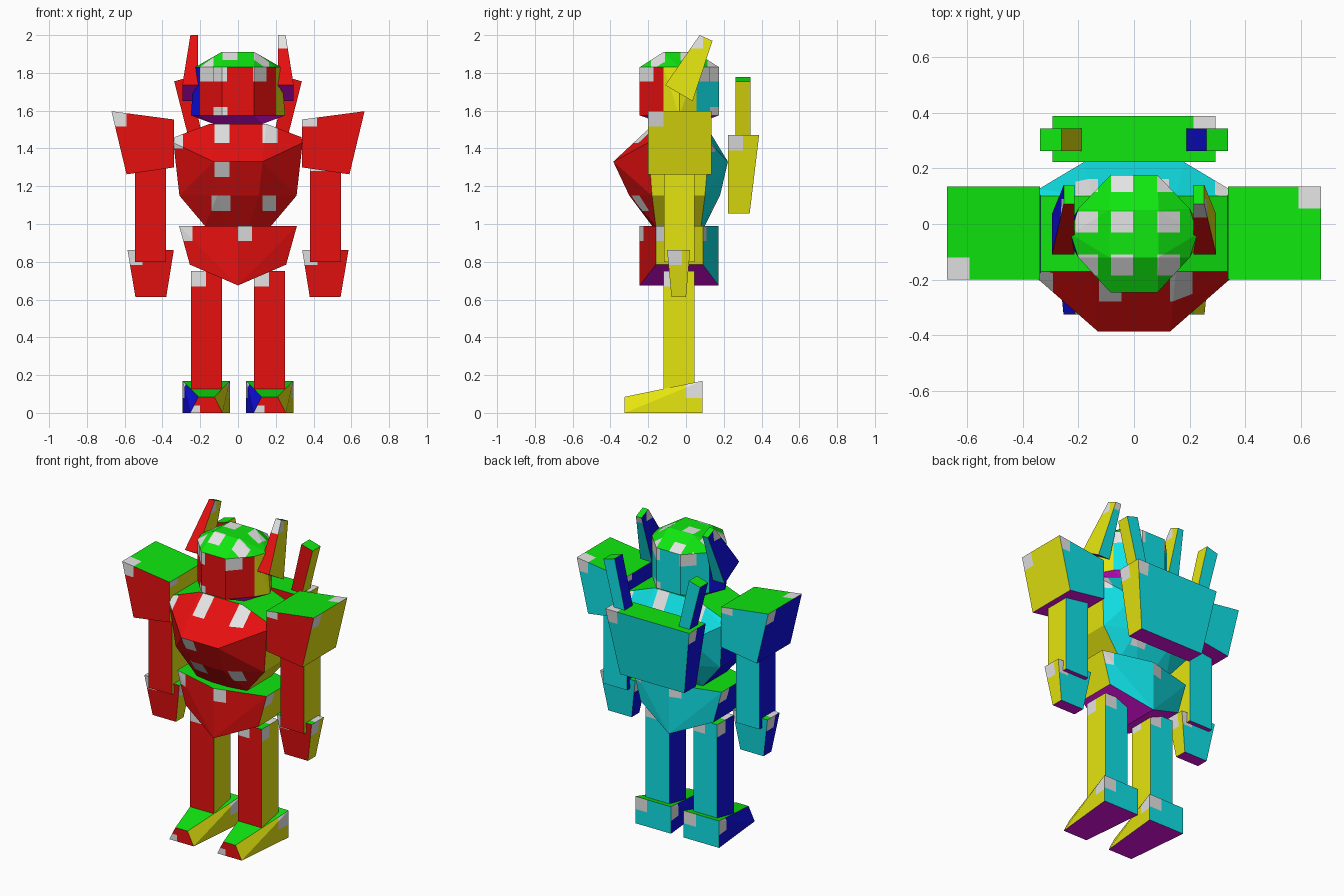
import bpy, bmesh
from mathutils import Vector

if "Cube" in bpy.data.objects:
    bpy.data.objects.remove(bpy.data.objects["Cube"])

# one colour per facing direction, plus pale patches
COLOURS = [("red_front", (.82, .005, .005)), ("cyan_back", (.005, .78, .82)),
           ("yellow_right", (.78, .78, .005)), ("blue_left", (.005, .005, .80)),
           ("green_top", (.005, .80, .005)), ("purple_bottom", (.80, .005, .80)),
           ("pale_grey_patch", (.78, .78, .78))]
MATS = []
for n, c in COLOURS:
    m = bpy.data.materials.new(n)
    m.diffuse_color = (*c, 1)
    m.use_nodes = True
    m.node_tree.nodes["Principled BSDF"].inputs["Base Color"].default_value = m.diffuse_color
    MATS.append(m)
FRONT, BACK, RIGHT, LEFT, TOP, BOTTOM, PATCH = range(7)
# the two axes spanning each facing direction
SPAN = {FRONT: (0, 2), BACK: (0, 2), RIGHT: (1, 2), LEFT: (1, 2), TOP: (0, 1), BOTTOM: (0, 1)}


def facing(n):
    x, y, z = n.x, n.y * 1.2, n.z
    if abs(y) >= max(abs(x), abs(z)):
        return FRONT if y < 0 else BACK
    if abs(x) >= abs(z):
        return RIGHT if x > 0 else LEFT
    return TOP if z > 0 else BOTTOM


def corner_patches(pts, s=.08):
    """One square patch in a corner of every side of a block."""
    x0, y0, z0 = (min(p[i] for p in pts) for i in range(3))
    x1, y1, z1 = (max(p[i] for p in pts) for i in range(3))
    left = x0 + x1 < 0
    top = (x0, x0 + s, y0, y0 + s) if left else (x1 - s, x1, y1 - s, y1)
    return [(FRONT, x0, x0 + s, z1 - s, z1), (BACK, x1 - s, x1, z1 - s, z1),
            (RIGHT, y0, y0 + s, z1 - s, z1), (LEFT, y1 - s, y1, z1 - s, z1),
            (TOP, *top)]


def hull(name, pts, patches=None):
    """Faceted solid around the points, coloured by direction, with cut patches."""
    if patches is None:
        patches = corner_patches(pts)
    bm = bmesh.new()
    for p in pts:
        bm.verts.new(p)
    res = bmesh.ops.convex_hull(bm, input=bm.verts)
    loose = [v for v in bm.verts if not v.link_faces]
    bmesh.ops.delete(bm, geom=loose, context='VERTS')
    bmesh.ops.dissolve_limit(bm, angle_limit=.03, verts=bm.verts, edges=bm.edges)
    bmesh.ops.recalc_face_normals(bm, faces=bm.faces)
    for f in bm.faces:
        f.material_index = facing(f.normal)
    for d, u0, u1, v0, v1 in patches:
        for axis, val in zip((SPAN[d][0],) * 2 + (SPAN[d][1],) * 2, (u0, u1, v0, v1)):
            faces = [f for f in bm.faces if f.material_index == d]
            geom = set(faces)
            for f in faces:
                geom.update(f.edges, f.verts)
            co, no = Vector(), Vector()
            co[axis], no[axis] = val, 1
            bmesh.ops.bisect_plane(bm, geom=list(geom), dist=1e-5, plane_co=co, plane_no=no)
        for f in bm.faces:
            c = f.calc_center_median()
            if f.material_index == d and u0 < c[SPAN[d][0]] < u1 and v0 < c[SPAN[d][1]] < v1:
                f.material_index = PATCH
    me = bpy.data.meshes.new(name)
    bm.to_mesh(me)
    bm.free()
    for m in MATS:
        me.materials.append(m)
    ob = bpy.data.objects.new(name, me)
    bpy.context.collection.objects.link(ob)
    return ob


def sym(pts):
    return [(s * x, y, z) for x, y, z in pts for s in (-1, 1)]


def slab(x0, x1, y0, y1, z):
    return [(x, y, z) for x in (x0, x1) for y in (y0, y1)]


def pair(name, pts, patches=None):
    """Left and right copies of a part given on the +x side."""
    for side, s in (("left", -1), ("right", 1)):
        hull(f"{name}_{side}", [(s * x, y, z) for x, y, z in pts], patches)


# legs and wedge feet
pair("leg", slab(.085, .25, -.12, .045, .1) + slab(.085, .25, -.12, .045, .75))
pair("foot", slab(.043, .293, .088, .088, 0) + slab(.043, .293, .088, .088, .17)
     + slab(.083, .253, -.325, -.325, 0) + slab(.125, .21, -.325, -.325, .085),
     [(RIGHT, 0, .09, .08, .18), (LEFT, 0, .09, .08, .18),
      (BACK, -.13, -.04, .09, .18), (BACK, .21, .3, .09, .18),
      (FRONT, -.26, -.2, 0, .04), (FRONT, .08, .14, 0, .04)])

# pelvis, ridged down the middle
hull("pelvis", sym([(.312, -.16, .99), (.312, .09, .99), (.255, -.16, .785), (.255, .09, .785)])
     + [(0, y, z) for y in (-.245, .172) for z in (.675, .99)],
     [(FRONT, -.32, -.24, .91, 1), (FRONT, 0, .075, .91, 1),
      (BACK, .24, .32, .91, 1), (BACK, -.075, 0, .91, 1),
      (RIGHT, -.16, -.08, .91, 1), (LEFT, .01, .09, .91, 1)])

# faceted torso
hull("torso", sym([
    (.15, -.17, 1.53), (.335, -.17, 1.46), (.335, .10, 1.46), (.15, .10, 1.53),
    (.13, -.385, 1.33), (.342, -.2, 1.43), (.342, .125, 1.43), (.18, .222, 1.33),
    (.11, -.30, 1.15), (.31, -.18, 1.15), (.31, .10, 1.15), (.13, .18, 1.15),
    (.06, -.18, .99), (.175, -.16, .99), (.175, .08, .99), (.06, .10, .99)]),
    [(FRONT, -.125, -.045, 1.43, 1.53), (FRONT, .13, .21, 1.43, 1.53),
     (FRONT, -.125, -.045, 1.25, 1.33), (FRONT, -.14, -.04, 1.07, 1.15),
     (FRONT, .13, .2, 1.07, 1.15), (FRONT, -.345, -.29, 1.4, 1.47),
     (BACK, .045, .125, 1.43, 1.53), (BACK, -.21, -.13, 1.43, 1.53),
     (BACK, .04, .14, 1.07, 1.15), (BACK, .29, .345, 1.38, 1.47)])

# shoulders, arms and tapered hands
pair("shoulder", [(x, y, z) for x, z in ((.67, 1.597), (.338, 1.553), (.338, 1.30), (.59, 1.263))
                  for y in (-.2, .135)])
pair("arm", slab(.38, .545, -.117, .045, .8) + slab(.38, .545, -.117, .045, 1.36))
pair("hand", slab(.34, .585, -.1, .022, .862) + slab(.38, .543, -.077, 0, .613))

# domed head
head = []
for z, bulge in ((1.575, .25), (1.83, .228)):
    head += sym([(.085, -.245, z), (.2, -.12, z), (bulge, -.035, z), (.2, .055, z), (.085, .175, z)])
head += sym([(.088, -.12, 1.91), (.088, .05, 1.91), (.13, -.12, 1.53), (.13, .05, 1.53)])
hull("head", head,
     [(TOP, x, x + .08, y, y + .075) for x in (-.21, -.083, .085) for y in (.115, -.03, -.185)]
     + [(FRONT, x, x + .072, 1.755, 1.83) for x in (-.205, -.13, .08)]
     + [(BACK, x, x + .072, 1.755, 1.83) for x in (-.15, .06, .135)]
     + [(FRONT, -.13, -.055, 1.55, 1.62), (BACK, .055, .13, 1.55, 1.62)])

# swept horns beside the head
horn = [(x, y, z) for y, z, w in ((-.11, 1.735, .295), (.035, 1.65, .295), (.072, 2.0, .252), (.14, 1.97, .252))
        for x in (.213, w)]
pair("horn", horn, [(d, -.2, .3, 1.93, 2.01) for d in (FRONT, BACK)]
     + [(d, .02, .09, 1.93, 2.01) for d in (RIGHT, LEFT)])

# backpack and its two leaning rods
hull("backpack", slab(-.293, .293, .222, .387, 1.47) + slab(-.225, .225, .222, .337, 1.055))
pair("rod", slab(.18, .255, .262, .342, 1.43)
     + [(x, y, z) for x, z in ((.26, 1.777), (.338, 1.755)) for y in (.262, .342)], [])
